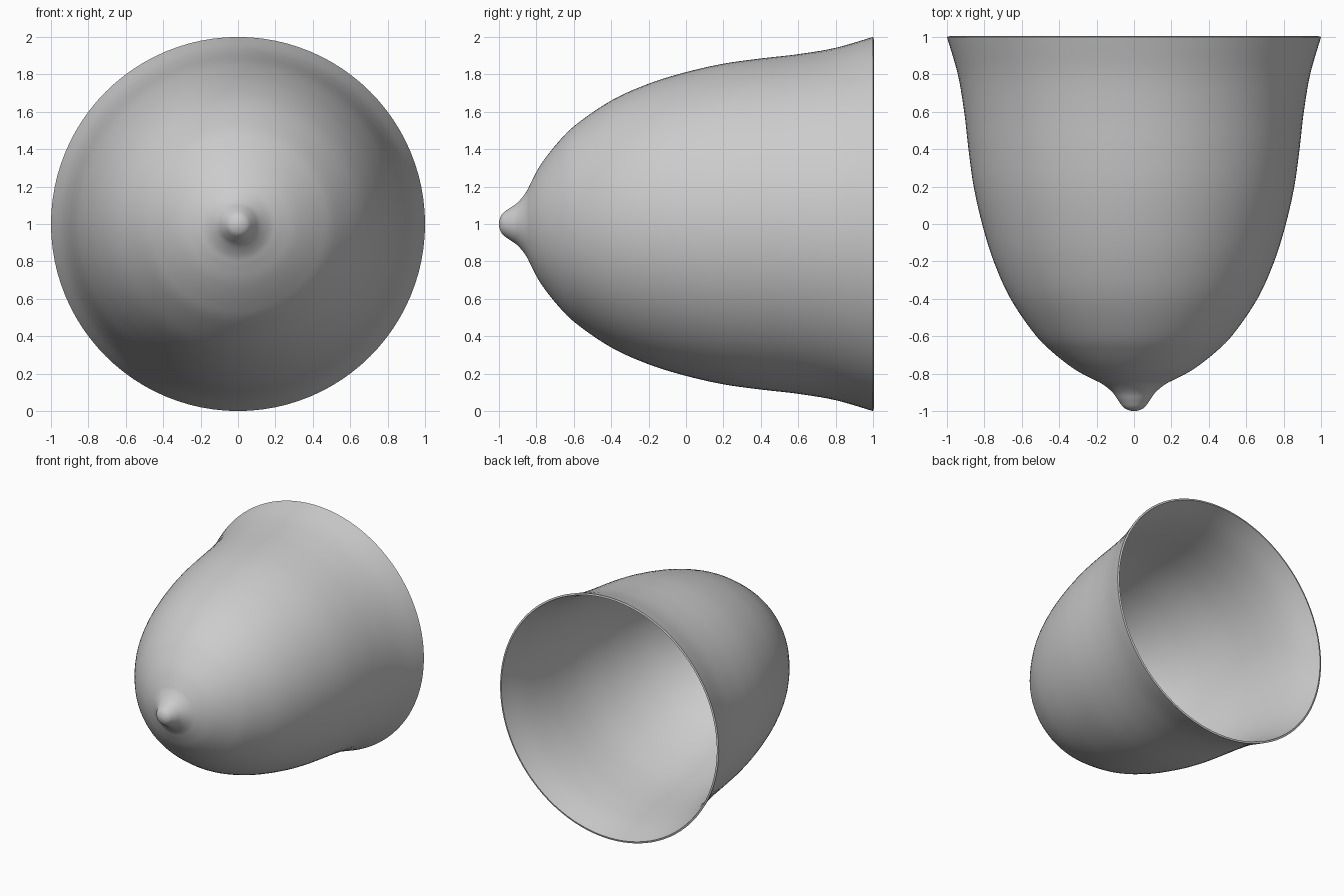
import bpy, bmesh, math
from mathutils import Vector

cube = bpy.data.objects.get("Cube")
if cube:
    bpy.data.objects.remove(cube, do_unlink=True)

SEGMENTS = 96
STEPS = 5

# Profile from tip to rim: (radius, depth along y)
PROFILE = [(0, -1), (0.05, -0.985), (0.083, -0.945), (0.115, -0.9), (0.17, -0.855),
           (0.23, -0.825), (0.32, -0.775), (0.43, -0.69), (0.53, -0.59), (0.66, -0.4),
           (0.75, -0.2), (0.812, 0), (0.857, 0.2), (0.885, 0.4), (0.908, 0.6),
           (0.942, 0.8), (1, 1)]


def smooth_path(points, steps):
    """Catmull-Rom path through the points, mirrored past the tip."""
    p = [Vector(q) for q in points]
    p = [Vector((-p[1].x, p[1].y))] + p + [2 * p[-1] - p[-2]]
    path = []
    for a, b, c, d in zip(p, p[1:], p[2:], p[3:]):
        for i in range(steps):
            t = i / steps
            path.append(0.5 * (2 * b + (c - a) * t + (2 * a - 5 * b + 4 * c - d) * t ** 2
                               + (3 * b - a - 3 * c + d) * t ** 3))
    return path + [p[-2]]


grey = bpy.data.materials.new("light grey")
grey.use_nodes = True
colour = (0.6, 0.6, 0.6, 1)
grey.diffuse_color = colour
grey.node_tree.nodes["Principled BSDF"].inputs["Base Color"].default_value = colour

# Bell shell turned around the y axis
bm = bmesh.new()
verts = [bm.verts.new((r, y, 1)) for r, y in smooth_path(PROFILE, STEPS)]
edges = [bm.edges.new(pair) for pair in zip(verts, verts[1:])]
bmesh.ops.spin(bm, geom=verts + edges, cent=(0, 0, 1), axis=(0, 1, 0),
               angle=math.tau, steps=SEGMENTS, use_duplicate=False)
bmesh.ops.remove_doubles(bm, verts=bm.verts, dist=0.0005)
for v in bm.verts:
    v.co.z = max(v.co.z, 0)
bmesh.ops.recalc_face_normals(bm, faces=bm.faces)
# Make the outside face outward
bm.faces.ensure_lookup_table()
if sum((f.calc_center_median() - Vector((0, 0, 1))).dot(f.normal) for f in bm.faces) < 0:
    bmesh.ops.reverse_faces(bm, faces=bm.faces)
mesh = bpy.data.meshes.new("bell_shell")
bm.to_mesh(mesh)
bm.free()
mesh.materials.append(grey)
shell = bpy.data.objects.new("bell_shell", mesh)
bpy.context.collection.objects.link(shell)

# Thin wall, kept inside the outer surface
wall = shell.modifiers.new("wall", "SOLIDIFY")
wall.thickness = 0.015
wall.offset = -1

bpy.context.view_layer.objects.active = shell
shell.select_set(True)
bpy.ops.object.modifier_apply(modifier=wall.name)
bpy.ops.object.shade_smooth_by_angle(angle=math.radians(40))
